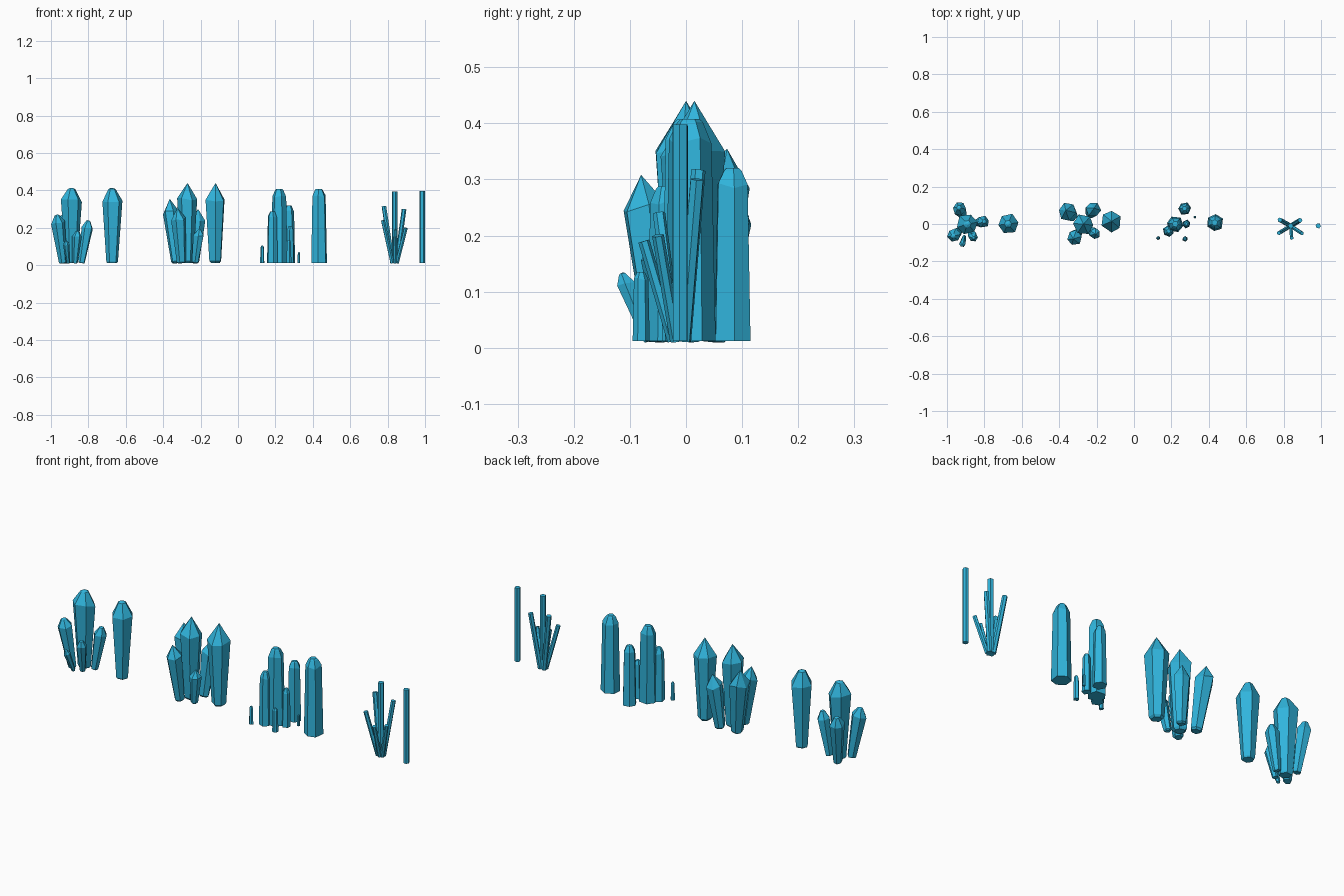
import bpy, bmesh, math, random
from mathutils import Vector

if "Cube" in bpy.data.objects:
    bpy.data.objects.remove(bpy.data.objects["Cube"])

random.seed(4)
mat = bpy.data.materials.new("crystal_blue")
mat.diffuse_color = (0.03, 0.46, 0.72, 1)
mat.use_nodes = True
mat.node_tree.nodes["Principled BSDF"].inputs["Base Color"].default_value = mat.diffuse_color

# Profiles: (fraction of length, fraction of radius)
BLUNT = [(0, .5), (.02, .58), (.83, 1), (.985, .36), (1, .12)]
POINTED = [(0, .45), (.025, .62), (.79, 1), (1, 0)]
COLUMN = [(0, 1), (.9, .84), (.985, .5), (1, .36)]
ROD = [(0, 1), (1, 1)]
SIDES = 6


def crystal(name, base, tip, radius, profile, jitter):
    """One flat-faced crystal running from base to tip."""
    axis = tip - base
    rot = Vector((0, 0, 1)).rotation_difference(axis.normalized())
    spin = random.uniform(0, math.tau / SIDES)
    cut = [(spin + math.tau * (i + random.uniform(-jitter, jitter)) / SIDES,
            1 + random.uniform(-jitter, jitter)) for i in range(SIDES)]
    bm = bmesh.new()
    rings = []
    for t, r in profile:
        if r == 0:
            rings.append([bm.verts.new(tip)])
            continue
        ring = []
        for a, k in cut:
            p = Vector((math.cos(a), math.sin(a), 0)) * radius * r * k
            # uneven shoulder height
            if .5 < t < .95:
                p.z = random.uniform(-1, 1) * jitter * radius * 2
            ring.append(bm.verts.new(base + axis * t + rot @ p))
        rings.append(ring)
    for lo, hi in zip(rings, rings[1:]):
        for i in range(SIDES):
            j = (i + 1) % SIDES
            top = hi if len(hi) == 1 else [hi[j], hi[i]]
            bm.faces.new([lo[i], lo[j]] + top)
    bm.faces.new(rings[0][::-1])
    if len(rings[-1]) > 1:
        bm.faces.new(rings[-1])
    bmesh.ops.recalc_face_normals(bm, faces=bm.faces)
    mesh = bpy.data.meshes.new(name)
    bm.to_mesh(mesh)
    bm.free()
    mesh.materials.append(mat)
    bpy.context.collection.objects.link(bpy.data.objects.new(name, mesh))


def cluster(name, profile, tips, slim, lean=0, jitter=.09, fixed=0):
    """Crystals lean away from the first tip; thickness follows height."""
    centre = Vector(tips[0])
    for n, t in enumerate(tips):
        tip = Vector(t)
        base = tip.lerp(centre, lean)
        base.z = .012
        crystal(f"{name}_crystal_{n + 1}", base, tip, fixed + slim * tip.z, profile, jitter)


# Leaning crystals with blunt tips
cluster("blunt_cluster", BLUNT, [
    (-.89, 0, .413), (-.968, -.065, .27), (-.936, .088, .27),
    (-.80, .012, .24), (-.857, -.075, .185), (-.92, -.115, .133)], .138, .42)
cluster("blunt_single", BLUNT, [(-.675, 0, .413)], .133)

# Leaning crystals with sharp points
cluster("pointed_cluster", POINTED, [
    (-.27, 0, .44), (-.365, .073, .355), (-.325, -.08, .308),
    (-.213, .085, .3), (-.205, -.055, .2)], .11, .38, fixed=.008)
cluster("pointed_single", POINTED, [(-.12, .015, .44)], .132)

# Upright columns
cluster("column_cluster", COLUMN, [
    (.22, 0, .407), (.185, -.038, .288), (.27, .083, .32), (.28, 0, .21),
    (.273, -.08, .135), (.13, -.075, .105), (.326, .037, .07)], .105)
cluster("column_single", COLUMN, [(.43, .007, .408)], .116)

# Thin rods fanning from one foot
cluster("rod_cluster", ROD, [
    (.838, -.01, .395), (.78, .022, .316), (.888, .02, .3),
    (.898, -.05, .2), (.775, -.048, .24), (.843, -.075, .19)], .02, .8, .02, .0065)
cluster("rod_single", ROD, [(.985, -.01, .398)], .036, 0, .02)
